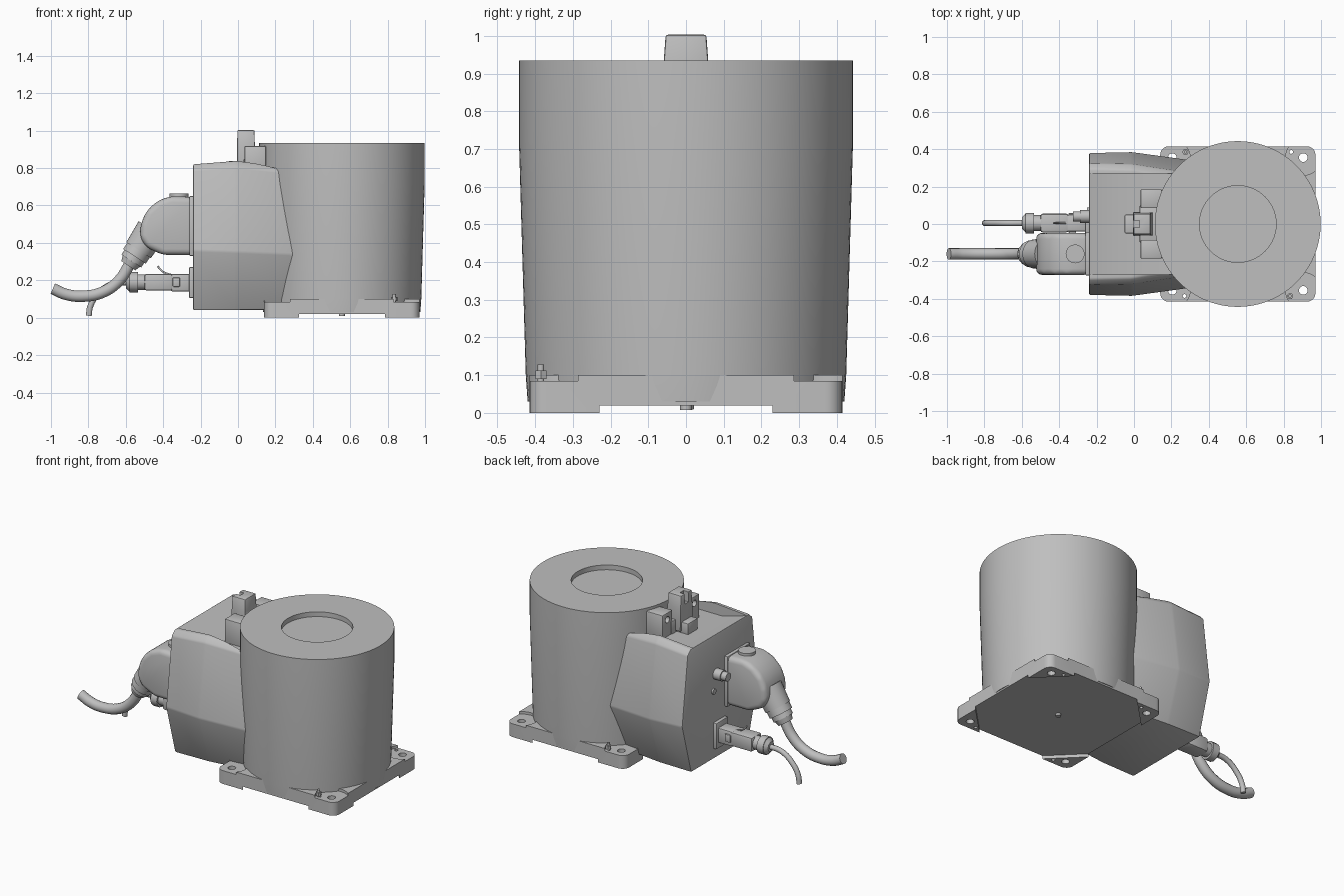
import bpy, bmesh, math
from mathutils import Vector

if "Cube" in bpy.data.objects:
    bpy.data.objects.remove(bpy.data.objects["Cube"])

grey = bpy.data.materials.new("plain grey")
grey.use_nodes = True
grey.diffuse_color = (0.52, 0.52, 0.52, 1)
grey.node_tree.nodes["Principled BSDF"].inputs["Base Color"].default_value = grey.diffuse_color


def shade(mesh, angle=32):
    mesh.shade_smooth()
    mesh.set_sharp_from_angle(angle=math.radians(angle))


def finish(name, bm):
    bmesh.ops.recalc_face_normals(bm, faces=bm.faces)
    mesh = bpy.data.meshes.new(name)
    bm.to_mesh(mesh)
    bm.free()
    shade(mesh)
    mesh.materials.append(grey)
    obj = bpy.data.objects.new(name, mesh)
    bpy.context.collection.objects.link(obj)
    return obj


def loft(name, rings, bevel=0, segments=3):
    """Join equal-length rings of points and cap both ends."""
    bm = bmesh.new()
    loops = [[bm.verts.new(p) for p in ring] for ring in rings]
    n = len(loops[0])
    for a, b in zip(loops, loops[1:]):
        for i in range(n):
            j = (i + 1) % n
            bm.faces.new((a[i], a[j], b[j], b[i]))
    bm.faces.new(loops[0])
    bm.faces.new(loops[-1])
    if bevel:
        bmesh.ops.bevel(bm, geom=bm.edges[:], offset=bevel, segments=segments,
                        profile=0.5, affect='EDGES', clamp_overlap=True)
    return finish(name, bm)


def prism(name, pts, lo, hi, axis='z', bevel=0, segments=3):
    def place(p, h):
        return (p[0], p[1], h) if axis == 'z' else (p[0], h, p[1])
    return loft(name, [[place(p, h) for p in pts] for h in (lo, hi)], bevel, segments)


def box(name, x, y, z, bevel=0.006):
    pts = [(x[0], y[0]), (x[1], y[0]), (x[1], y[1]), (x[0], y[1])]
    return prism(name, pts, z[0], z[1], 'z', bevel, 2)


def rod(name, a, b, r1, r2=None, sides=32):
    a, b = Vector(a), Vector(b)
    turn = Vector((0, 0, 1)).rotation_difference(b - a)
    rings = []
    for centre, r in ((a, r1), (b, r1 if r2 is None else r2)):
        rings.append([centre + turn @ Vector((r * math.cos(t), r * math.sin(t), 0))
                      for t in (2 * math.pi * i / sides for i in range(sides))])
    return loft(name, rings)


def cable(name, pts, radius):
    curve = bpy.data.curves.new(name, 'CURVE')
    curve.dimensions = '3D'
    curve.bevel_depth = radius
    curve.bevel_resolution = 5
    curve.use_fill_caps = True
    line = curve.splines.new('BEZIER')
    line.bezier_points.add(len(pts) - 1)
    for bp, p in zip(line.bezier_points, pts):
        bp.co = p
        bp.handle_left_type = bp.handle_right_type = 'AUTO'
    curve.materials.append(grey)
    obj = bpy.data.objects.new(name, curve)
    bpy.context.collection.objects.link(obj)


def cut(obj, cutters):
    """Subtract the cutters, then discard them."""
    for c in cutters:
        c.hide_render = True
        mod = obj.modifiers.new("cut", 'BOOLEAN')
        mod.operation, mod.solver, mod.object = 'DIFFERENCE', 'EXACT', c
    bpy.context.view_layer.update()
    graph = bpy.context.evaluated_depsgraph_get()
    mesh = bpy.data.meshes.new_from_object(obj.evaluated_get(graph))
    obj.modifiers.clear()
    obj.data = mesh
    shade(mesh)
    for c in cutters:
        bpy.data.objects.remove(c)


CX = 0.555

# Drum with a shallow round recess in its top
profile = [(0, 0.905), (0.205, 0.905), (0.205, 0.935), (0.443, 0.935), (0.443, 0.72),
           (0.425, 0.1), (0.42, 0.03), (0, 0.03)]
bm = bmesh.new()
chain = [bm.verts.new((CX + r, 0, z)) for r, z in profile]
edges = [bm.edges.new(pair) for pair in zip(chain, chain[1:])]
bmesh.ops.spin(bm, geom=chain + edges, cent=(CX, 0, 0), axis=(0, 0, 1),
               angle=2 * math.pi, steps=96, use_duplicate=False)
bmesh.ops.remove_doubles(bm, verts=bm.verts, dist=0.0001)
finish("drum", bm)

# Base plate with rounded corners, corner pockets, bolt holes and four feet
H, R = 0.415, 0.045
outline = []
for k, (sx, sy) in enumerate(((1, 1), (-1, 1), (-1, -1), (1, -1))):
    for i in range(7):
        t = math.radians(90 * k + 15 * i)
        outline.append((CX + sx * (H - R) + R * math.cos(t), sy * (H - R) + R * math.sin(t)))
plate = prism("base_plate", outline, 0, 0.1)
a, b = 0.145, 0.5
octagon = [(CX + x, y) for x, y in ((a, -b), (b, -a), (b, a), (a, b),
                                    (-a, b), (-b, a), (-b, -a), (-a, -b))]
cutters = [prism("underside_cutter", octagon, -0.1, 0.02)]
for sx in (-1, 1):
    for sy in (-1, 1):
        x, y = CX + sx * 0.35, sy * 0.355
        cutters.append(rod("pocket_cutter", (x, y, 0.084), (x, y, 0.2), 0.095))
        cutters.append(rod("bolt_hole_cutter", (x, y, -0.1), (x, y, 0.15), 0.023))
        x2, y2 = x - sx * 0.065, y + sy * 0.03
        cutters.append(rod("pin_hole_cutter", (x2, y2, -0.1), (x2, y2, 0.15), 0.01))
cut(plate, cutters)
for sx, sy in ((1, -1), (-1, 1)):
    x, y = CX + sx * 0.28, sy * 0.385
    rod("ground_screw", (x, y, 0.05), (x, y, 0.128), 0.009, sides=12)
    rod("ground_screw_nut", (x, y, 0.09), (x, y, 0.112), 0.017, sides=6)
rod("centre_pin", (CX, 0, 0.008), (CX, 0, 0.04), 0.016)

# Tapered rear housing
sections = [(-0.24, 0.29, 0.04, 0.38, 0.36, 0.325, 0.79, 0.295, 0.82),
            (-0.01, 0.285, 0.04, 0.385, 0.352, 0.32, 0.805, 0.29, 0.838),
            (0.33, 0.25, 0.045, 0.338, 0.338, 0.268, 0.77, 0.235, 0.795)]
rings = []
for x, *v in sections:
    half = list(zip(v[0::2], v[1::2]))
    rings.append([(x, y, z) for y, z in half] + [(x, -y, z) for y, z in reversed(half)])
housing = loft("rear_housing", rings, 0.008, 2)
valley = [(-0.25, 0.822), (-0.07, 0.77), (0.4, 0.77), (0.4, 1), (-0.25, 1)]
cut(housing, [prism("valley_cutter", valley, -0.27, 0.27, 'y')])

# Brackets and tall clip on the housing top
for side in (-1, 1):
    name = "left" if side > 0 else "right"
    y0, y1 = sorted((side * 0.085, side * 0.185))
    block = box(name + "_top_bracket", (0.035, 0.15), (y0, y1), (0.75, 0.918))
    cut(block, [rod("bore_cutter", (0, side * 0.135, 0.875), (0.08, side * 0.135, 0.875), 0.02)])
box("bracket_bridge", (0.03, 0.15), (-0.1, 0.1), (0.75, 0.85))
clip = loft("tall_clip", [[(x0, -w, z), (x1, -w, z), (x1, w, z), (x0, w, z)]
                          for z, w, x0, x1 in ((0.78, 0.065, -0.005, 0.11),
                                               (0.92, 0.06, -0.005, 0.09),
                                               (1.003, 0.054, -0.003, 0.088))], 0.006, 2)
cut(clip, [box("notch_cutter", (-0.05, 0.03), (-0.018, 0.018), (0.94, 1.1), 0)])
box("clip_foot", (-0.05, 0.03), (-0.05, 0.05), (0.75, 0.838))

# Large elbow connector with its gland and cable
Y = -0.16
hood = [(-0.235, 0.335), (-0.235, 0.645), (-0.36, 0.65), (-0.43, 0.625), (-0.49, 0.57),
        (-0.52, 0.5), (-0.525, 0.43), (-0.49, 0.375), (-0.4, 0.335)]
prism("elbow_hood", hood, Y - 0.112, Y + 0.112, 'y', 0.045, 4)
box("elbow_flange", (-0.26, -0.23), (Y - 0.115, Y + 0.115), (0.33, 0.65))
rod("elbow_cap", (-0.315, Y, 0.6), (-0.315, Y, 0.664), 0.05)


def along(d):
    """Point on the slanted axis of the gland."""
    return (-0.46 - 0.55 * d, Y, 0.47 - 0.835 * d)


rod("elbow_neck", along(0), along(0.13), 0.085, 0.078)
rod("elbow_collar", along(0.12), along(0.17), 0.072)
rod("elbow_gland_nut", along(0.165), along(0.2), 0.063, sides=12)
rod("elbow_gland_tip", along(0.2), along(0.23), 0.055, 0.045)
cable("large_cable", [along(0.2), (-0.635, Y, 0.2), (-0.72, Y, 0.138), (-0.83, Y, 0.115),
                      (-0.92, Y, 0.125), (-0.99, Y, 0.155)], 0.031)

# Small straight connector with its gland and cable
Y2, Z2 = 0.005, 0.19
box("small_flange", (-0.262, -0.235), (Y2 - 0.055, Y2 + 0.065), (0.105, 0.27))
box("small_socket", (-0.36, -0.25), (Y2 - 0.045, Y2 + 0.045), (0.14, 0.235), 0.01)
box("small_latch", (-0.35, -0.31), (Y2 - 0.054, Y2 + 0.054), (0.165, 0.215))
box("small_plug", (-0.5, -0.35), (Y2 - 0.05, Y2 + 0.05), (0.145, 0.235), 0.012)
rod("small_gland", (-0.49, Y2, Z2), (-0.54, Y2, Z2), 0.042)
rod("small_gland_nut", (-0.535, Y2, Z2), (-0.58, Y2, Z2), 0.055, sides=12)
rod("small_gland_tip", (-0.58, Y2, Z2), (-0.6, Y2, Z2), 0.05, 0.03)
cable("small_cable", [(-0.58, Y2, Z2), (-0.68, Y2, 0.178), (-0.755, Y2, 0.12),
                      (-0.79, Y2, 0.06), (-0.798, Y2, 0.01)], 0.016)
cable("latch_lever", [(-0.36, Y2, 0.23), (-0.4, Y2, 0.245), (-0.43, Y2, 0.275)], 0.005)

# Small fittings on the back face
rod("back_port", (-0.23, 0.04, 0.57), (-0.29, 0.04, 0.57), 0.034)
rod("back_port_cap", (-0.285, 0.04, 0.57), (-0.325, 0.04, 0.57), 0.027)
rod("back_button", (-0.23, 0.07, 0.47), (-0.25, 0.07, 0.47), 0.018)
